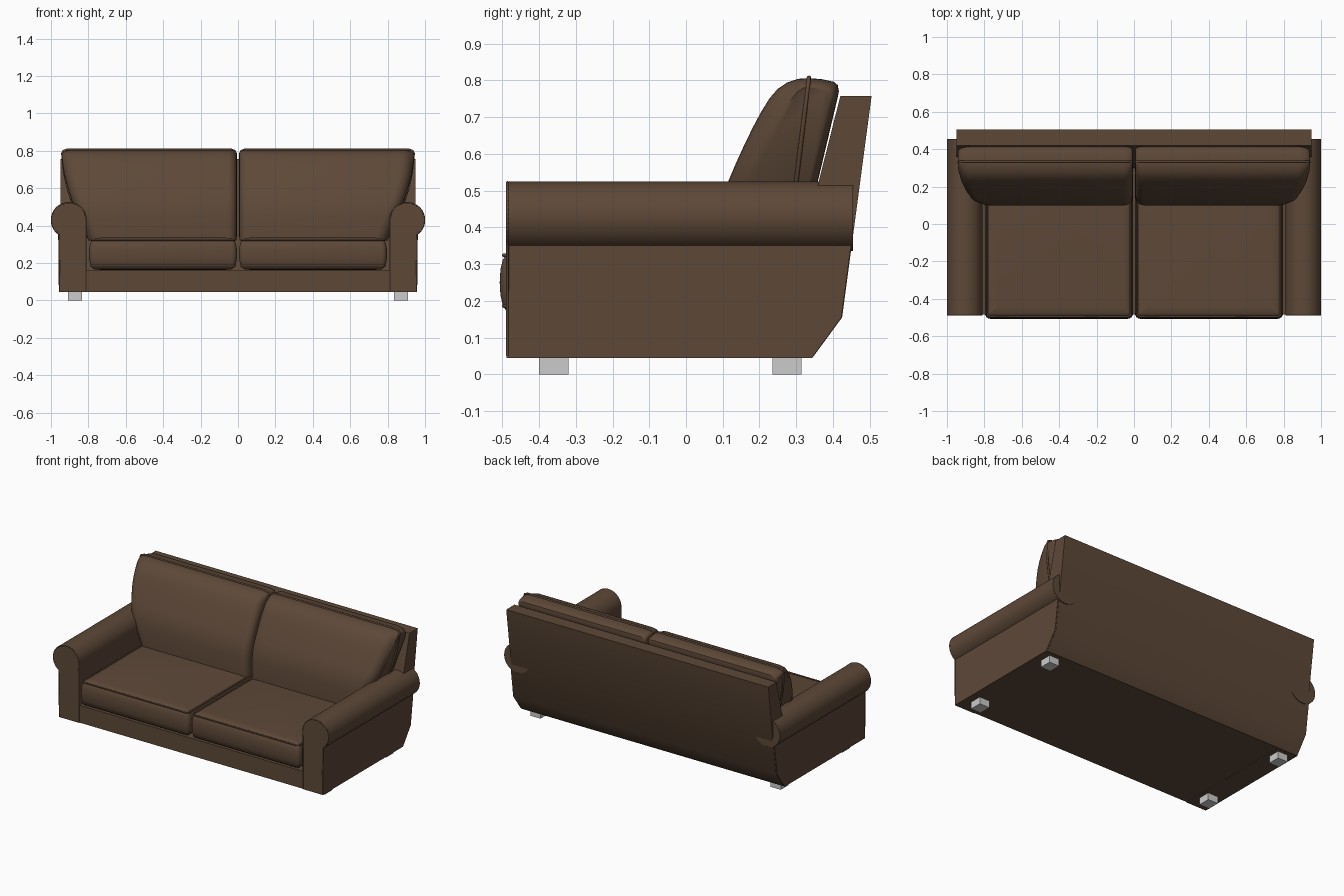
import bpy, bmesh, math

if "Cube" in bpy.data.objects:
    bpy.data.objects.remove(bpy.data.objects["Cube"])

brown = bpy.data.materials.new("brown_fabric")
brown.diffuse_color = (0.11, 0.065, 0.039, 1)
brown.use_nodes = True
brown.node_tree.nodes["Principled BSDF"].inputs["Base Color"].default_value = brown.diffuse_color


def finish(name, bm, mirror=False, mat=brown, angle=38):
    bmesh.ops.recalc_face_normals(bm, faces=bm.faces)
    me = bpy.data.meshes.new(name)
    bm.to_mesh(me)
    bm.free()
    ob = bpy.data.objects.new(name, me)
    bpy.context.collection.objects.link(ob)
    if mat:
        me.materials.append(mat)
    bpy.ops.object.select_all(action='DESELECT')
    ob.select_set(True)
    bpy.context.view_layer.objects.active = ob
    bpy.ops.object.shade_smooth_by_angle(angle=math.radians(angle))
    if mirror:
        ob.modifiers.new("mirror", 'MIRROR')
    return ob


def loft(name, rings, **kw):
    """Skin a list of equal-length closed rings and cap both ends."""
    bm = bmesh.new()
    vs = [[bm.verts.new(p) for p in r] for r in rings]
    n = len(vs[0])
    for a, b in zip(vs, vs[1:]):
        for i in range(n):
            j = (i + 1) % n
            bm.faces.new((a[i], a[j], b[j], b[i]))
    bm.faces.new(vs[0])
    bm.faces.new(vs[-1])
    return finish(name, bm, **kw)


def side_prism(name, pts, x0, x1, **kw):
    return loft(name, [[(x, y, z) for y, z in pts] for x in (x0, x1)], **kw)


def piping(name, pts, r, cyclic=False):
    for s, side in ((-1, "left"), (1, "right")):
        cu = bpy.data.curves.new(f"{name}_{side}", 'CURVE')
        cu.dimensions = '3D'
        cu.bevel_depth = r
        cu.bevel_resolution = 2
        sp = cu.splines.new('POLY')
        sp.points.add(len(pts) - 1)
        for p, (x, y, z) in zip(sp.points, pts):
            p.co = (s * x, y, z, 1)
        sp.use_cyclic_u = cyclic
        cu.materials.append(brown)
        bpy.context.collection.objects.link(bpy.data.objects.new(cu.name, cu))


# Frame: seat deck and slanted back in one profile
side_prism("base_and_back", [(-.485, .046), (.345, .046), (.425, .155), (.505, .757), (.42, .757),
                             (.355, .5), (.30, .16), (-.485, .16)], -.95, .95)

# Arms: panel plus round roll
side_prism("arm_panel", [(-.488, .045), (.343, .045), (.423, .155), (.453, .38), (.453, .43), (-.488, .43)],
           .81, .957, mirror=True)
CX, CZ, R = .905, .43, .095
roll = [(CX + R * math.cos(a * math.tau / 48), CZ + R * math.sin(a * math.tau / 48)) for a in range(48)]
loft("arm_roll", [[(x, y, z) for x, z in roll] for y in (-.489, .455)], mirror=True)

# Piping around the arm fronts
arc = [math.radians(-55 + 235 * i / 32) for i in range(33)]
piping("arm_piping", [(.954, -.486, .05)] +
       [(CX + .092 * math.cos(a), -.486, CZ + .092 * math.sin(a)) for a in arc] +
       [(.813, -.486, .05)], .004)


# Seat cushions: stacked rounded rectangles with a soft edge
def rounded_rect(z, inset, x0=.005, x1=.797, y0=-.507, y1=.29, r=.03):
    pts = []
    for cx, cy, a0 in ((x1 - r, y1 - r, 0), (x0 + r, y1 - r, 90), (x0 + r, y0 + r, 180), (x1 - r, y0 + r, 270)):
        for k in range(7):
            a = math.radians(a0 + 15 * k)
            q = max(r - inset, .004)
            e = max(inset - r + .004, 0)
            sx = 1 if cx > .4 else -1
            sy = 1 if cy > 0 else -1
            pts.append((cx - sx * e + q * math.cos(a), cy - sy * e + q * math.sin(a), z))
    return pts


layers = [(.164, .06), (.167, .03), (.175, .016), (.19, .008), (.215, .002), (.25, 0),
          (.285, .002), (.31, .008), (.325, .016), (.332, .03), (.336, .06)]
loft("seat_cushion", [rounded_rect(z, i) for z, i in layers], mirror=True)
for nm, z in (("seat_piping_lower", .186), ("seat_piping_upper", .324)):
    piping(nm, rounded_rect(z, .011), .005, True)

# Back cushions: side profile lofted across with rounded, flaring ends
profile = [(.10, .32), (.10, .45), (.115, .525), (.137, .577), (.16, .627), (.182, .672), (.205, .715),
           (.228, .752), (.25, .777), (.275, .794), (.305, .804), (.335, .806), (.37, .803), (.402, .796),
           (.413, .787), (.416, .77), (.412, .75), (.36, .53), (.345, .45), (.33, .32)]
flare = [(.32, .80), (.45, .85), (.52, .885), (.60, .91), (.68, .928), (.76, .938), (.81, .942)]
XIN = .008


def seam_y(z):
    return .30 + .035 * (z - .525) / .285


def outer_x(z):
    for (z0, x0), (z1, x1) in zip(flare, flare[1:]):
        if z <= z1:
            return x0 + (x1 - x0) * (z - z0) / (z1 - z0)
    return flare[-1][1]


def cushion_ring(end, a, r):
    d, inset = r * (1 - math.cos(a)), r * (1 - math.sin(a))
    ring = []
    for y, z in profile:
        gap = seam_y(z) - y
        move = min(inset, gap * .5) if gap > 0 else max(-inset * .35, gap * .5)
        zz = z - inset * .35 * max(0, min(1, (z - .6) / .18))
        ring.append((XIN + d if end == 0 else outer_x(z) - d, y + move, zz))
    return ring


angles = [math.radians(15 * k) for k in range(7)]
loft("back_cushion", [cushion_ring(0, a, .045) for a in angles] +
     [cushion_ring(1, a, .07) for a in reversed(angles)], mirror=True)

# Piping along the back cushion seam
path = [(XIN + .004, z) for z in (.34, .55, .785)] + [(XIN + .01, .80), (XIN + .03, .807)]
path += [(.91, .807), (.934, .80)] + [(outer_x(z), z) for z in (.785, .72, .68, .60, .52, .45, .34)]
piping("back_piping", [(x, seam_y(z), z) for x, z in path], .006)

# Feet: plain grey blocks
for nm, y0, y1 in (("front_foot", -.40, -.32), ("back_foot", .235, .315)):
    side_prism(nm, [(y0, 0), (y1, 0), (y1, .046), (y0, .046)], .835, .908, mirror=True, mat=None)
